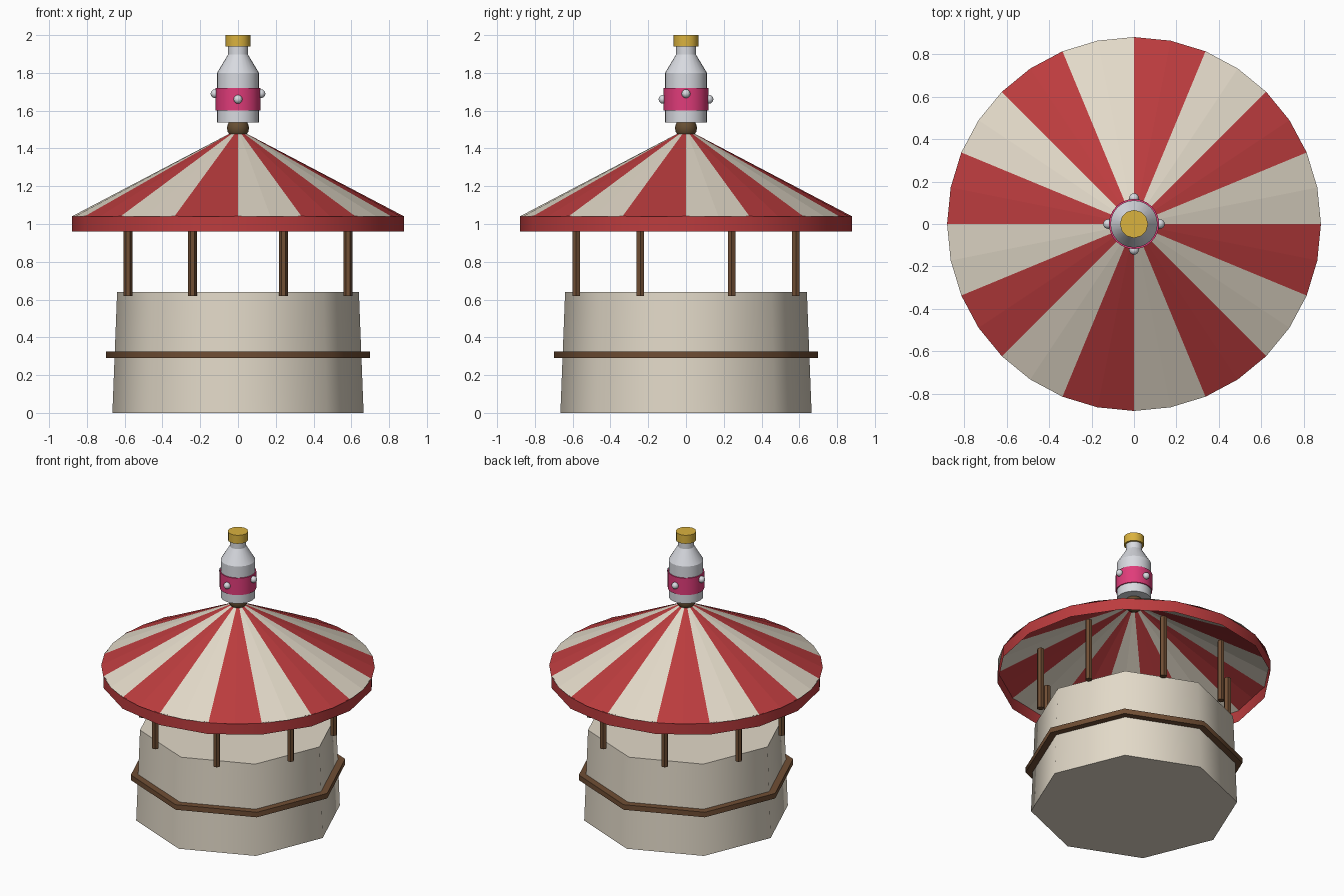
import bpy
import bmesh
import math

cube = bpy.data.objects.get("Cube")
if cube:
    bpy.data.objects.remove(cube, do_unlink=True)


def material(name, rgb):
    """Flat material from 0-255 display values, stored as linear."""
    lin = [(c / 255 / 12.92) if c < 11 else ((c / 255 + 0.055) / 1.055) ** 2.4 for c in rgb]
    mat = bpy.data.materials.new(name)
    mat.use_nodes = True
    mat.diffuse_color = (*lin, 1)
    mat.node_tree.nodes["Principled BSDF"].inputs["Base Color"].default_value = (*lin, 1)
    return mat


cream = material("cream", (226, 217, 200))
red = material("red", (188, 60, 62))
wood = material("wood brown", (112, 78, 52))
dark_wood = material("dark brown", (104, 80, 52))
glass = material("pale silver", (216, 218, 224))
pink = material("pink", (224, 60, 122))
gold = material("gold", (218, 178, 62))


def finish(obj, name, mat, angle=None):
    obj.name = name
    obj.data.name = name
    if mat:
        obj.data.materials.append(mat)
    if angle:
        bpy.ops.object.select_all(action='DESELECT')
        obj.select_set(True)
        bpy.context.view_layer.objects.active = obj
        bpy.ops.object.shade_smooth_by_angle(angle=math.radians(angle))
    return obj


def lathe(name, profile, sides, mat, angle=None, caps=True):
    """Turn (radius, height) rings round z, first corner on +x."""
    bm = bmesh.new()
    rings = []
    for r, z in profile:
        rings.append([bm.verts.new((r * math.cos(a), r * math.sin(a), z))
                      for a in (math.tau * i / sides for i in range(sides))])
    for low, high in zip(rings, rings[1:]):
        for i in range(sides):
            j = (i + 1) % sides
            bm.faces.new((low[i], low[j], high[j], high[i]))
    if caps:
        bm.faces.new(rings[0][::-1])
        bm.faces.new(rings[-1])
    mesh = bpy.data.meshes.new(name)
    bm.to_mesh(mesh)
    bm.free()
    obj = bpy.data.objects.new(name, mesh)
    bpy.context.collection.objects.link(obj)
    return finish(obj, name, mat, angle)


def ball(name, centre, radius, mat):
    bpy.ops.mesh.primitive_uv_sphere_add(segments=16, ring_count=10, radius=radius, location=centre)
    return finish(bpy.context.object, name, mat, 60)


# Octagonal counter with its wooden belt
lathe("counter_base", [(0.665, 0), (0.64, 0.64)], 8, cream, 60)
lathe("counter_belt", [(0.70, 0.29), (0.70, 0.326)], 8, wood, 60)

# Posts standing against the middle of each counter side
for i in range(8):
    a = math.tau * (i + 0.5) / 8
    post = lathe("post_%d" % (i + 1), [(0.023, 0.62), (0.023, 1.06)], 6, wood)
    post.location = (0.63 * math.cos(a), 0.63 * math.sin(a), 0)

# Striped cone roof, two facets to each stripe, open underneath
roof = lathe("roof", [(0.88, 1.04), (0.004, 1.5)], 32, cream, caps=False)
roof.data.materials.append(red)
for face in roof.data.polygons:
    turn = math.atan2(face.center.y, face.center.x) % math.tau
    face.material_index = int(turn / (math.tau / 16)) % 2
lathe("roof_rim", [(0.88, 0.96), (0.88, 1.043)], 16, red, 30, caps=False)

# Finial and bottle on the peak
ball("finial", (0, 0, 1.508), 0.058, dark_wood)
lathe("bottle", [(0.111, 1.537), (0.111, 1.80), (0.053, 1.897), (0.053, 1.95)], 24, glass, 25)
lathe("bottle_label", [(0.118, 1.60), (0.118, 1.72)], 24, pink, 30)
lathe("bottle_cap", [(0.066, 1.94), (0.066, 2.0)], 12, gold, 40)

# Round studs on the label, the side pair slightly higher
for i, side in enumerate(("left", "back", "right", "front")):
    a = math.tau * i / 4
    ball("stud_" + side, (0.122 * math.cos(a), 0.122 * math.sin(a), 1.66 if i % 2 else 1.69),
         0.023, glass)
